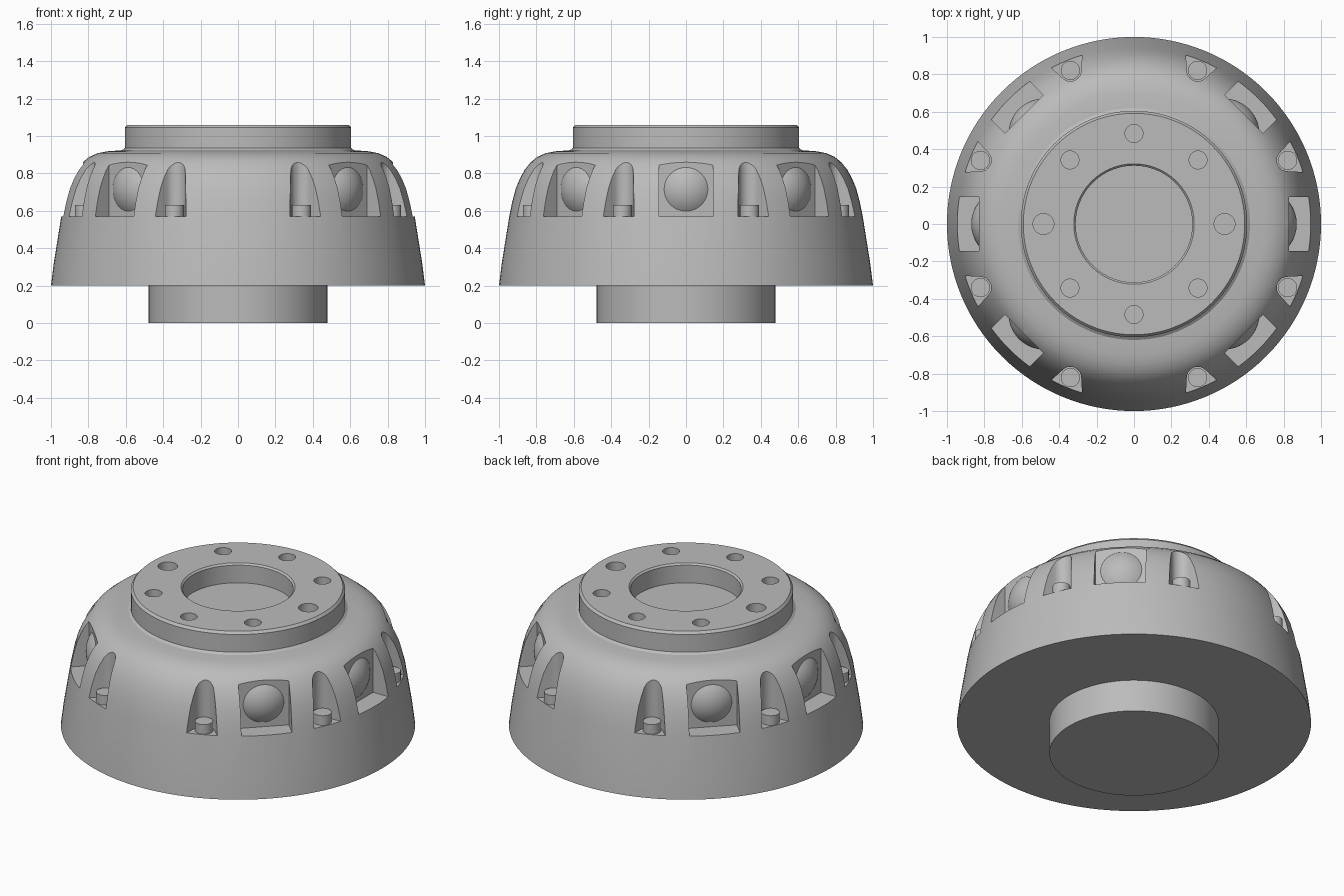
import bpy, bmesh, math
from mathutils import Matrix, Vector

if "Cube" in bpy.data.objects:
    bpy.data.objects.remove(bpy.data.objects["Cube"])

grey = bpy.data.materials.new("machined_grey")
grey.diffuse_color = (0.5, 0.5, 0.5, 1)
grey.use_nodes = True
grey.node_tree.nodes["Principled BSDF"].inputs["Base Color"].default_value = grey.diffuse_color


def make_object(name, bm):
    bmesh.ops.remove_doubles(bm, verts=bm.verts, dist=1e-5)
    bmesh.ops.recalc_face_normals(bm, faces=bm.faces)
    mesh = bpy.data.meshes.new(name)
    bm.to_mesh(mesh)
    bm.free()
    mesh.materials.append(grey)
    ob = bpy.data.objects.new(name, mesh)
    bpy.context.collection.objects.link(ob)
    return ob


def smooth(ob, angle=30):
    bpy.ops.object.select_all(action='DESELECT')
    ob.select_set(True)
    bpy.context.view_layer.objects.active = ob
    bpy.ops.object.shade_smooth_by_angle(angle=math.radians(angle))


def lathe(bm, profile, steps, matrix=Matrix()):
    """Revolve (radius, z) points around z; zero radius closes the end."""
    rings = []
    for r, z in profile:
        n = 1 if r == 0 else steps
        rings.append([bm.verts.new(matrix @ Vector((r * math.cos(math.tau * i / steps),
                                                    r * math.sin(math.tau * i / steps), z)))
                      for i in range(n)])
    for a, b in zip(rings, rings[1:]):
        if len(a) == 1 or len(b) == 1:
            bm.faces.new(a if len(b) == 1 else b)if max(len(a), len(b)) == steps and flat(a, b) else fan(bm, a, b)
            continue
        for i in range(steps):
            j = (i + 1) % steps
            bm.faces.new((a[i], a[j], b[j], b[i]))


def flat(a, b):
    """True when an end cap is level, so one polygon can fill it."""
    return abs((a[0].co - b[0].co).z) < 1e-6 and len({round(v.co.z, 5) for v in a + b}) == 1


def fan(bm, a, b):
    ring, tip = (a, b[0]) if len(b) == 1 else (b, a[0])
    for i in range(len(ring)):
        bm.faces.new((ring[i], ring[(i + 1) % len(ring)], tip))


def prism(bm, outline, z0, z1, matrix):
    """Extrude an (x, y) outline between two heights."""
    low = [bm.verts.new(matrix @ Vector((x, y, z0))) for x, y in outline]
    high = [bm.verts.new(matrix @ Vector((x, y, z1))) for x, y in outline]
    bm.faces.new(low)
    bm.faces.new(high)
    for i in range(len(low)):
        j = (i + 1) % len(low)
        bm.faces.new((low[i], low[j], high[j], high[i]))


def turn(degrees):
    return Matrix.Rotation(math.radians(degrees), 4, 'Z')


# Housing: hub, tapered skirt, rounded shoulder and top flange
bm = bmesh.new()
lathe(bm, [(0, 0), (0.478, 0), (0.478, 0.2), (1.0, 0.2), (0.985, 0.32), (0.945, 0.57),
           (0.93, 0.645), (0.91, 0.72), (0.887, 0.775), (0.862, 0.82), (0.83, 0.86),
           (0.795, 0.888), (0.75, 0.908), (0.70, 0.918), (0.62, 0.924), (0.605, 0.935),
           (0.605, 1.045), (0.592, 1.06), (0, 1.06)], 128)
bm.verts.ensure_lookup_table()
loose = [v for v in bm.verts if not v.link_faces]
bmesh.ops.delete(bm, geom=loose, context='VERTS')
housing = make_object("housing", bm)

# Cutters: centre bore, bolt holes, window pockets and flared bolt pockets
WINDOWS = [0, 45, 135, 180, 225, 315]
SLOTS = [22.5 + 45 * k for k in range(8)]
bm = bmesh.new()
lathe(bm, [(0, 0.94), (0.312, 0.94), (0.312, 1.05), (0.325, 1.063), (0.325, 1.2), (0, 1.2)], 64)
for k in range(8):
    r = 0.056 if k % 4 == 0 else 0.048
    lathe(bm, [(0, 0.96), (r, 0.96), (r, 1.2), (0, 1.2)], 24,
          turn(45 * k) @ Matrix.Translation((0.484, 0, 0)))
for a in WINDOWS:
    prism(bm, [(0.83, -0.145), (1.2, -0.145), (1.2, 0.145), (0.83, 0.145)], 0.57, 1.0, turn(a))
arc = [(0.889 - 0.058 * math.cos(t), 0.058 * math.sin(t))
       for t in (math.radians(-65 + 13 * i) for i in range(11))]
for a in SLOTS:
    prism(bm, [(1.1, -0.165)] + arc + [(1.1, 0.165)], 0.57, 1.0, turn(a))
bmesh.ops.delete(bm, geom=[v for v in bm.verts if not v.link_faces], context='VERTS')
cutter = make_object("pocket_cutter", bm)
cutter.hide_render = True

mod = housing.modifiers.new("pockets", 'BOOLEAN')
mod.operation = 'DIFFERENCE'
mod.solver = 'EXACT'
mod.object = cutter
bpy.context.view_layer.objects.active = housing
housing.select_set(True)
bpy.ops.object.modifier_apply(modifier=mod.name)
bpy.data.objects.remove(cutter)
smooth(housing, 25)

# Shallow domes on the back wall of each window pocket
R = 0.191
cap = [(R * math.sin(t), R * math.cos(t) - R + 0.04)
       for t in (math.radians(38 * i / 8) for i in range(9))]
for n, a in enumerate(WINDOWS):
    bm = bmesh.new()
    place = turn(a) @ Matrix.Translation((0.83, 0, 0.715)) @ Matrix.Rotation(math.pi / 2, 4, 'Y')
    lathe(bm, cap, 40, place)
    smooth(make_object(f"window_dome_{n + 1}", bm))

# Bolt heads standing in the flared pockets
for n, a in enumerate(SLOTS):
    bm = bmesh.new()
    lathe(bm, [(0, 0.569), (0.051, 0.569), (0.051, 0.63), (0, 0.63)], 24,
          turn(a) @ Matrix.Translation((0.889, 0, 0)))
    bmesh.ops.delete(bm, geom=[v for v in bm.verts if not v.link_faces], context='VERTS')
    smooth(make_object(f"bolt_head_{n + 1}", bm))
